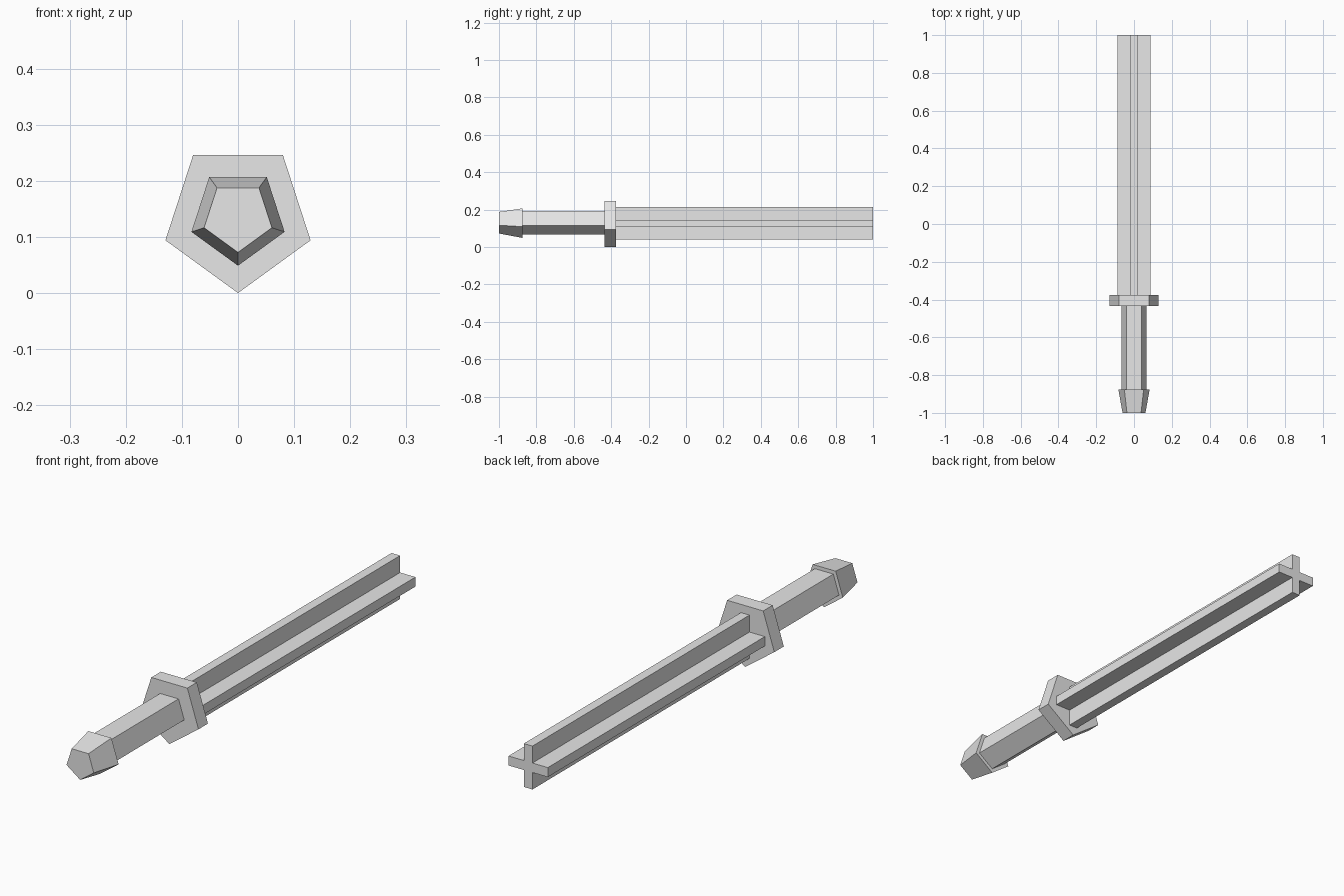
import bpy
import bmesh
from math import cos, sin, pi

cube = bpy.data.objects.get("Cube")
if cube:
    bpy.data.objects.remove(cube, do_unlink=True)

COLOUR = (0.8, 0.8, 0.8, 1)
grey = bpy.data.materials.new("light grey")
grey.use_nodes = True
grey.diffuse_color = COLOUR
grey.node_tree.nodes["Principled BSDF"].inputs["Base Color"].default_value = COLOUR


def pentagon(radius, z=0.136):
    """Five corners in x and z, one pointing straight down."""
    angles = [-pi / 2 + i * 2 * pi / 5 for i in range(5)]
    return [(radius * cos(a), z + radius * sin(a)) for a in angles]


def cross(reach, half, z):
    """Plus-shaped outline, one quarter turned four times."""
    points = []
    x, y = reach, half
    for turn in range(4):
        for px, py in ((reach, -half), (reach, half), (half, half)):
            for _ in range(turn):
                px, py = -py, px
            points.append((px, z + py))
    return points


def loft(name, front, y_front, back, y_back):
    """Closed prism between two outlines along y."""
    bm = bmesh.new()
    a = [bm.verts.new((x, y_front, z)) for x, z in front]
    b = [bm.verts.new((x, y_back, z)) for x, z in back]
    bm.faces.new(a)
    bm.faces.new(b[::-1])
    for i in range(len(a)):
        j = (i + 1) % len(a)
        bm.faces.new((a[j], a[i], b[i], b[j]))
    bmesh.ops.recalc_face_normals(bm, faces=bm.faces)
    mesh = bpy.data.meshes.new(name)
    bm.to_mesh(mesh)
    bm.free()
    mesh.materials.append(grey)
    obj = bpy.data.objects.new(name, mesh)
    bpy.context.collection.objects.link(obj)


# Tapered pommel, grip and guard
loft("pommel", pentagon(0.0636), -1, pentagon(0.0873), -0.875)
loft("grip", pentagon(0.0695), -0.875, pentagon(0.0695), -0.435)
loft("guard", pentagon(0.136), -0.435, pentagon(0.136), -0.375)

# Cross-section blade
blade = cross(0.087, 0.019, 0.126)
loft("blade", blade, -0.375, blade, 1)
